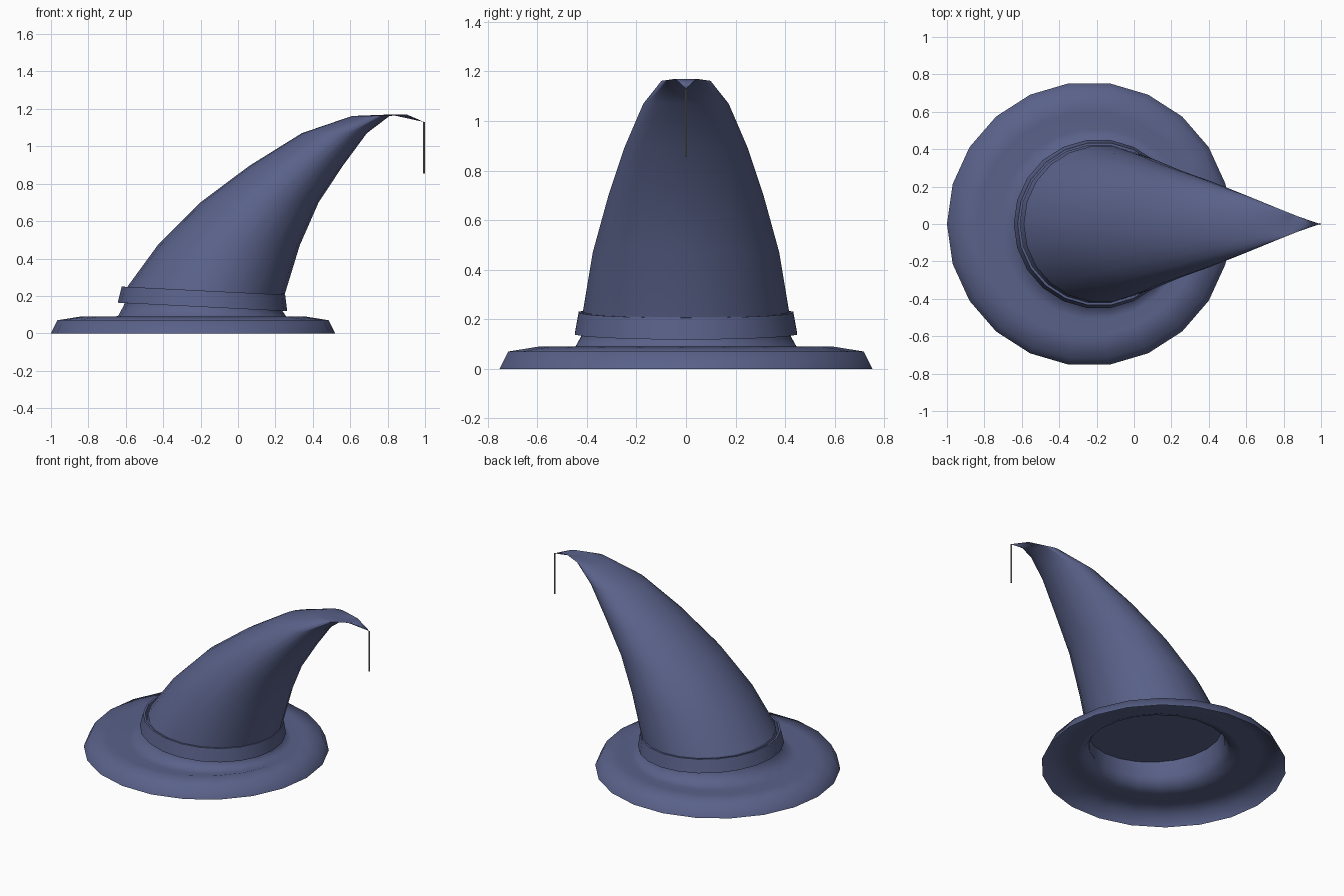
import bpy, bmesh, math

SIDES = 22

cube = bpy.data.objects.get("Cube")
if cube:
    bpy.data.objects.remove(cube, do_unlink=True)


def make_material(name, rgb):
    mat = bpy.data.materials.new(name)
    mat.use_nodes = True
    mat.diffuse_color = (*rgb, 1)
    mat.node_tree.nodes["Principled BSDF"].inputs["Base Color"].default_value = (*rgb, 1)
    return mat


felt = make_material("dusk blue felt", (0.10, 0.12, 0.25))
cord = make_material("grey cord", (0.25, 0.24, 0.20))


def loft(name, rings, mat, angle, sides=SIDES, cap_start=False, cap_end=False, closed=False):
    """Skin circles given as (centre x, height, radius, tilt); tilt is the drop per unit of x."""
    bm = bmesh.new()
    loops = []
    for cx, z, r, tilt in rings:
        loop = []
        for i in range(sides):
            a = math.tau * i / sides
            dx = r * math.cos(a)
            loop.append(bm.verts.new((cx + dx, r * math.sin(a), z - tilt * dx)))
        loops.append(loop)
    pairs = list(zip(loops, loops[1:]))
    if closed:
        pairs.append((loops[-1], loops[0]))
    for low, high in pairs:
        for i in range(sides):
            j = (i + 1) % sides
            bm.faces.new((low[i], low[j], high[j], high[i]))
    if cap_start:
        bm.faces.new(loops[0][::-1])
    if cap_end:
        bm.faces.new(loops[-1])
    bmesh.ops.remove_doubles(bm, verts=bm.verts, dist=0.0005)
    if closed:
        bmesh.ops.recalc_face_normals(bm, faces=bm.faces)
    mesh = bpy.data.meshes.new(name)
    bm.to_mesh(mesh)
    bm.free()
    mesh.materials.append(mat)
    obj = bpy.data.objects.new(name, mesh)
    bpy.context.collection.objects.link(obj)
    bpy.ops.object.select_all(action="DESELECT")
    obj.select_set(True)
    bpy.context.view_layer.objects.active = obj
    bpy.ops.object.shade_smooth_by_angle(angle=math.radians(angle))
    return obj


# Hollow brim, rolled lip and flared neck
loft("brim", [
    (-0.24, 0.00, 0.76, 0), (-0.24, 0.07, 0.725, 0), (-0.24, 0.09, 0.60, 0),
    (-0.21, 0.07, 0.51, 0), (-0.19, 0.09, 0.45, 0.01),
    (-0.185, 0.135, 0.424, 0.04), (-0.17, 0.23, 0.418, 0.05),
], felt, 80)

# Bent crown, closed underneath and drawn to a drooping point
loft("crown", [
    (-0.17, 0.23, 0.42, 0.05), (-0.05, 0.47, 0.38, 0), (0.115, 0.70, 0.316, 0),
    (0.31, 0.895, 0.25, 0), (0.515, 1.07, 0.174, 0), (0.71, 1.162, 0.10, 0),
    (0.857, 1.17, 0.045, 0), (0.995, 1.13, 0.0001, 0),
], felt, 60, cap_start=True)

# Tilted hat band
loft("band", [
    (-0.19, 0.141, 0.453, 0.05), (-0.185, 0.228, 0.437, 0.05),
    (-0.185, 0.228, 0.424, 0.05), (-0.19, 0.141, 0.426, 0.05),
], felt, 40, closed=True)

# Cord hanging from the tip
loft("tip_cord", [(0.994, 0.855, 0.005, 0), (0.994, 1.13, 0.005, 0)],
     cord, 30, sides=6, cap_start=True, cap_end=True)
